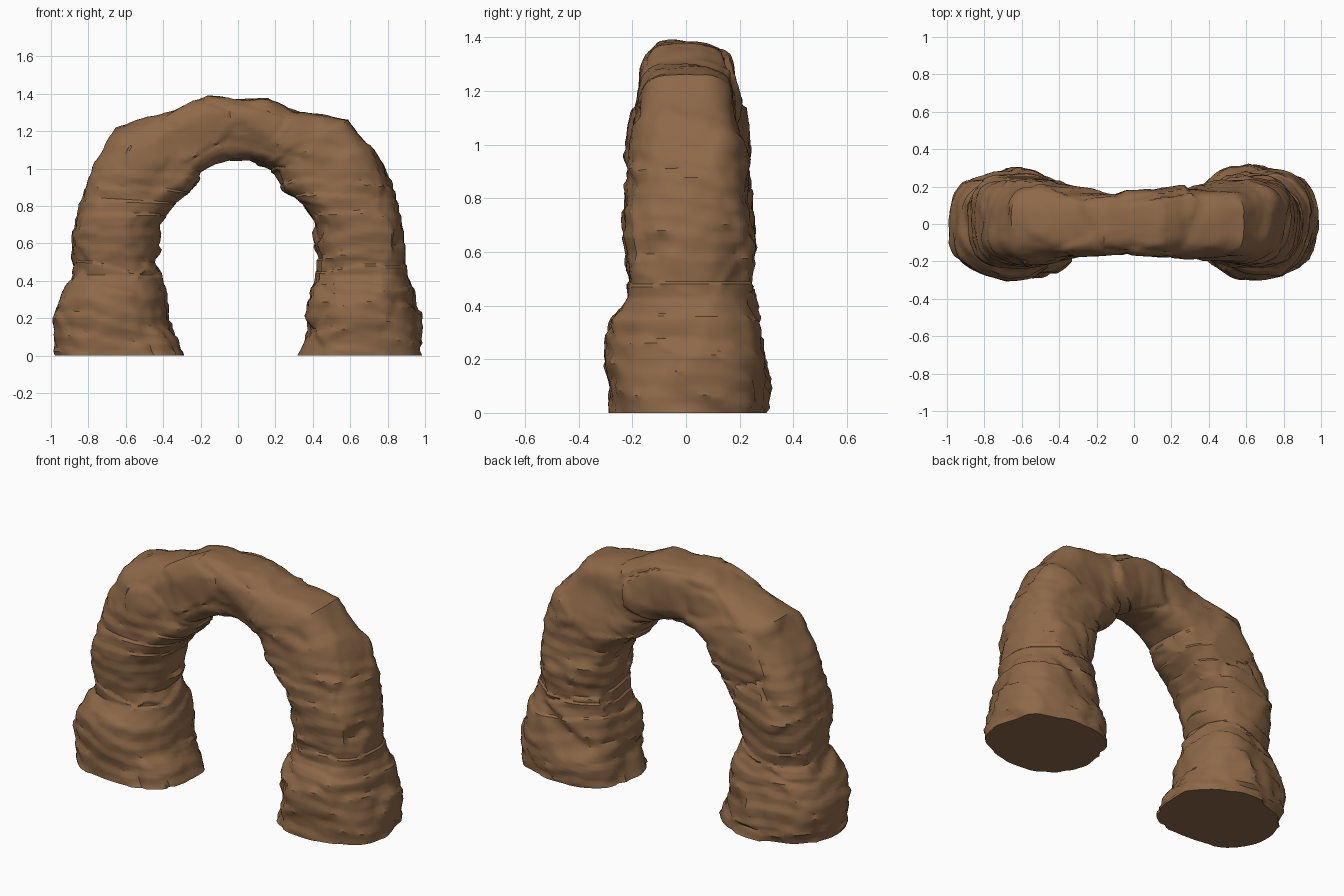
import bpy, bmesh, math
from mathutils import Vector, noise

if "Cube" in bpy.data.objects:
    bpy.data.objects.remove(bpy.data.objects["Cube"])

# Arch stations: outer x, outer z, inner x, inner z, front half depth, back half depth
ST = [
    (-.99, 0, -.29, 0, .30, .29), (-1.0, .20, -.36, .15, .31, .30),
    (-.95, .33, -.37, .33, .29, .28), (-.91, .43, -.40, .43, .23, .24),
    (-.91, .52, -.44, .50, .23, .24), (-.89, .68, -.41, .70, .25, .25),
    (-.86, .83, -.32, .81, .23, .25), (-.78, 1.01, -.23, .89, .22, .24),
    (-.66, 1.22, -.20, .98, .20, .22), (-.40, 1.31, -.12, 1.02, .18, .19),
    (-.16, 1.385, -.05, 1.04, .165, .18), (.16, 1.385, .06, 1.04, .165, .175),
    (.33, 1.31, .14, 1.01, .17, .19), (.60, 1.27, .20, .97, .19, .20),
    (.76, 1.05, .23, .88, .21, .23), (.86, .88, .32, .81, .23, .25),
    (.89, .68, .40, .70, .24, .25), (.90, .52, .41, .52, .23, .24),
    (.91, .43, .39, .43, .23, .25), (.95, .34, .37, .36, .28, .28),
    (.98, .20, .36, .14, .30, .31), (.99, 0, .29, 0, .29, .30),
]
STEPS, SIDES = 9, 72


def sgnpow(v, e):
    return math.copysign(abs(v) ** e, v)


def chunk(p):
    """Blocky rock offset: a level and tilt per cell, with narrow cracks between cells."""
    q = Vector((p.x * 3.6, p.y * 3.6, p.z * 4.6))
    q += noise.noise_vector(p * 3.0) * 0.25
    dist, pts = noise.voronoi(q)
    c = pts[0]
    level = noise.cell(c * 7.3)
    tilt = noise.cell_vector(c * 5.1 + Vector((3, 1, 2)))
    gap = dist[1] - dist[0]
    crack = -0.010 * max(0.0, 1 - gap / 0.10)
    blend = min(1.0, gap / 0.12)
    return (0.016 * (level - 0.5) + 0.022 * (q - c).dot(tilt - Vector((.5, .5, .5)))) * blend + crack


def rock(p):
    # broad lumps, blocks, then thin horizontal strata on the legs
    d = 0.022 * noise.noise(p * 4.0) + chunk(p)
    band = p.z * 11 + 0.9 * noise.noise(p * 2.5)
    d += 0.010 * ((band % 1.0) - 0.5) * (1.0 if p.z < 1.0 else 0.3)
    return d + 0.006 * noise.noise(p * 14)


# Sweep a rounded block section along the stations
bm = bmesh.new()
rings = []
rows = [(i, k / STEPS) for i in range(len(ST) - 1) for k in range(STEPS)] + [(len(ST) - 2, 1.0)]
for i, t in rows:
    ox, oz, ix, iz, yf, yb = [a + (b - a) * t for a, b in zip(ST[i], ST[i + 1])]
    mid = Vector(((ox + ix) / 2, 0, (oz + iz) / 2))
    half = Vector(((ox - ix) / 2, 0, (oz - iz) / 2))
    boxy = 0.84 - 0.14 * min(1, max(0, (mid.z - 0.3) / 0.7))
    ring = []
    for s in range(SIDES):
        a = 2 * math.pi * s / SIDES
        u, v = sgnpow(math.cos(a), boxy), sgnpow(math.sin(a), boxy)
        off = half * u + Vector((0, v * (yb if v > 0 else yf), 0))
        p = mid + off
        p += off.normalized() * rock(p)
        p.z = max(p.z, 0)
        if (i == 0 and t == 0) or t == 1.0:
            p.z = 0
        p.x = max(-1, min(1, p.x))
        ring.append(bm.verts.new(p))
    rings.append(ring)
for r0, r1 in zip(rings, rings[1:]):
    for s in range(SIDES):
        n = (s + 1) % SIDES
        bm.faces.new((r0[s], r0[n], r1[n], r1[s]))

# Flat undersides of both feet
bm.faces.new(rings[0])
bm.faces.new(rings[-1])
bmesh.ops.recalc_face_normals(bm, faces=bm.faces)

me = bpy.data.meshes.new("rock_arch")
bm.to_mesh(me)
bm.free()
arch = bpy.data.objects.new("rock_arch", me)
bpy.context.collection.objects.link(arch)

# Single brown sandstone colour
mat = bpy.data.materials.new("brown sandstone")
mat.diffuse_color = (0.27, 0.14, 0.065, 1)
mat.use_nodes = True
mat.node_tree.nodes["Principled BSDF"].inputs["Base Color"].default_value = mat.diffuse_color
me.materials.append(mat)

bpy.context.view_layer.objects.active = arch
arch.select_set(True)
bpy.ops.object.shade_smooth_by_angle(angle=math.radians(35))
